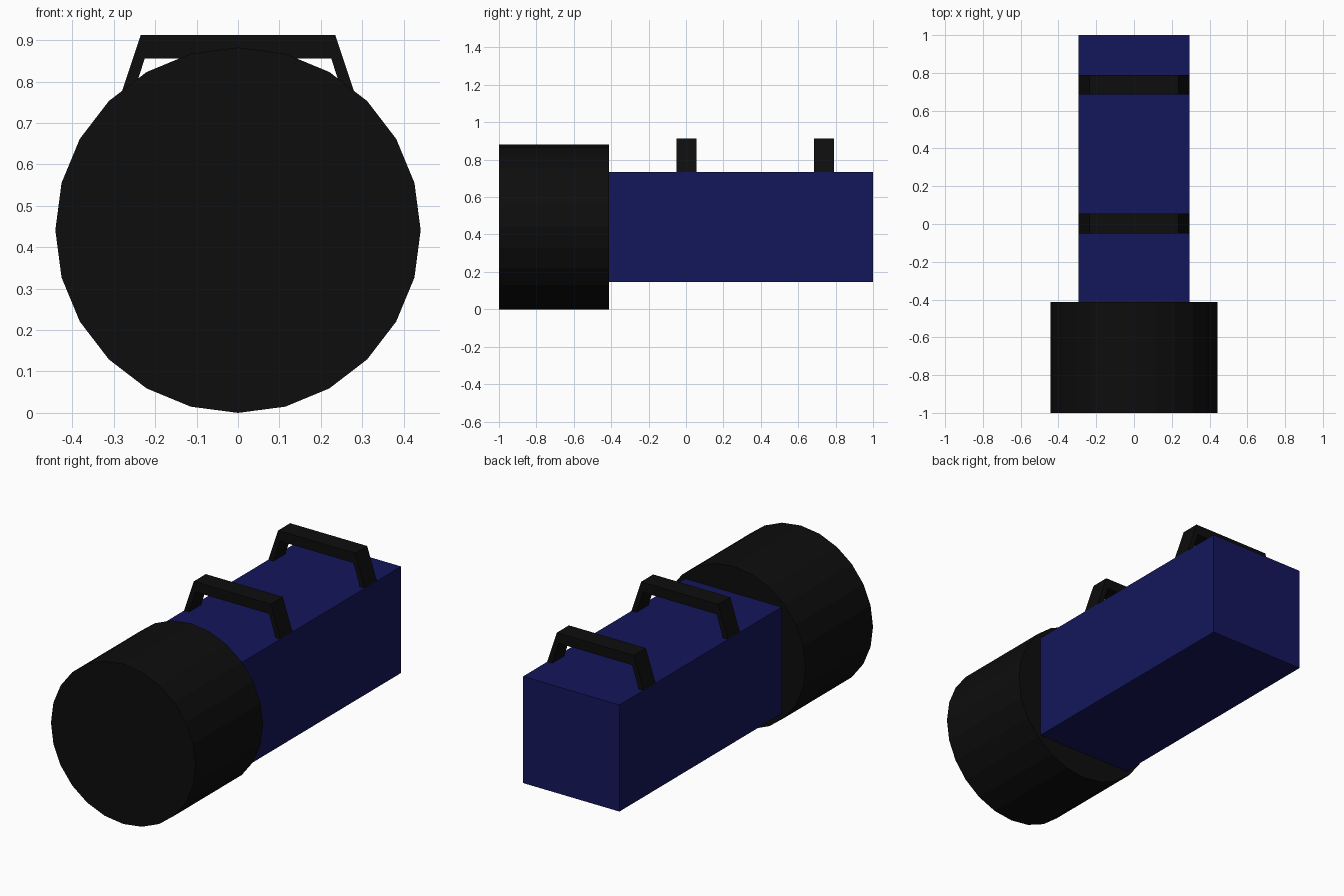
import bpy, bmesh, math

if "Cube" in bpy.data.objects:
    bpy.data.objects.remove(bpy.data.objects["Cube"])


def material(name, color):
    m = bpy.data.materials.new(name)
    m.diffuse_color = (*color, 1)
    m.use_nodes = True
    m.node_tree.nodes["Principled BSDF"].inputs["Base Color"].default_value = m.diffuse_color
    return m


BLACK = material("black", (0.004, 0.004, 0.004))
BLUE = material("navy", (0.007, 0.008, 0.105))


def extrude_y(name, profile, y0, y1, mat):
    """Closed prism from an (x, z) outline, extruded along y."""
    bm = bmesh.new()
    face = bm.faces.new([bm.verts.new((x, y0, z)) for x, z in profile])
    out = bmesh.ops.extrude_face_region(bm, geom=[face], use_keep_orig=True)
    verts = [v for v in out["geom"] if isinstance(v, bmesh.types.BMVert)]
    bmesh.ops.translate(bm, verts=verts, vec=(0, y1 - y0, 0))
    bmesh.ops.recalc_face_normals(bm, faces=bm.faces)
    me = bpy.data.meshes.new(name)
    bm.to_mesh(me)
    bm.free()
    me.materials.append(mat)
    ob = bpy.data.objects.new(name, me)
    bpy.context.collection.objects.link(ob)
    return ob


# 24-sided front drum
R = 0.441
drum = [(R * math.sin(math.tau * i / 24), R + R * math.cos(math.tau * i / 24))
        for i in range(24)]
extrude_y("front_drum", drum, -1.0, -0.412, BLACK)

# Square rear body
W = 0.294
body = [(-W, R - W), (W, R - W), (W, R + W), (-W, R + W)]
extrude_y("rear_body", body, -0.412, 1.0, BLUE)

# Two bracket rails on top of the body
half = [(0.264, R + W), (0.294, R + W), (0.235, 0.912)]
rail = half + [(-x, z) for x, z in reversed(half)] + [(-0.225, 0.856), (0.225, 0.856)]
for name, y in (("front_rail", -0.05), ("rear_rail", 0.685)):
    extrude_y(name, rail, y, y + 0.105, BLACK)
